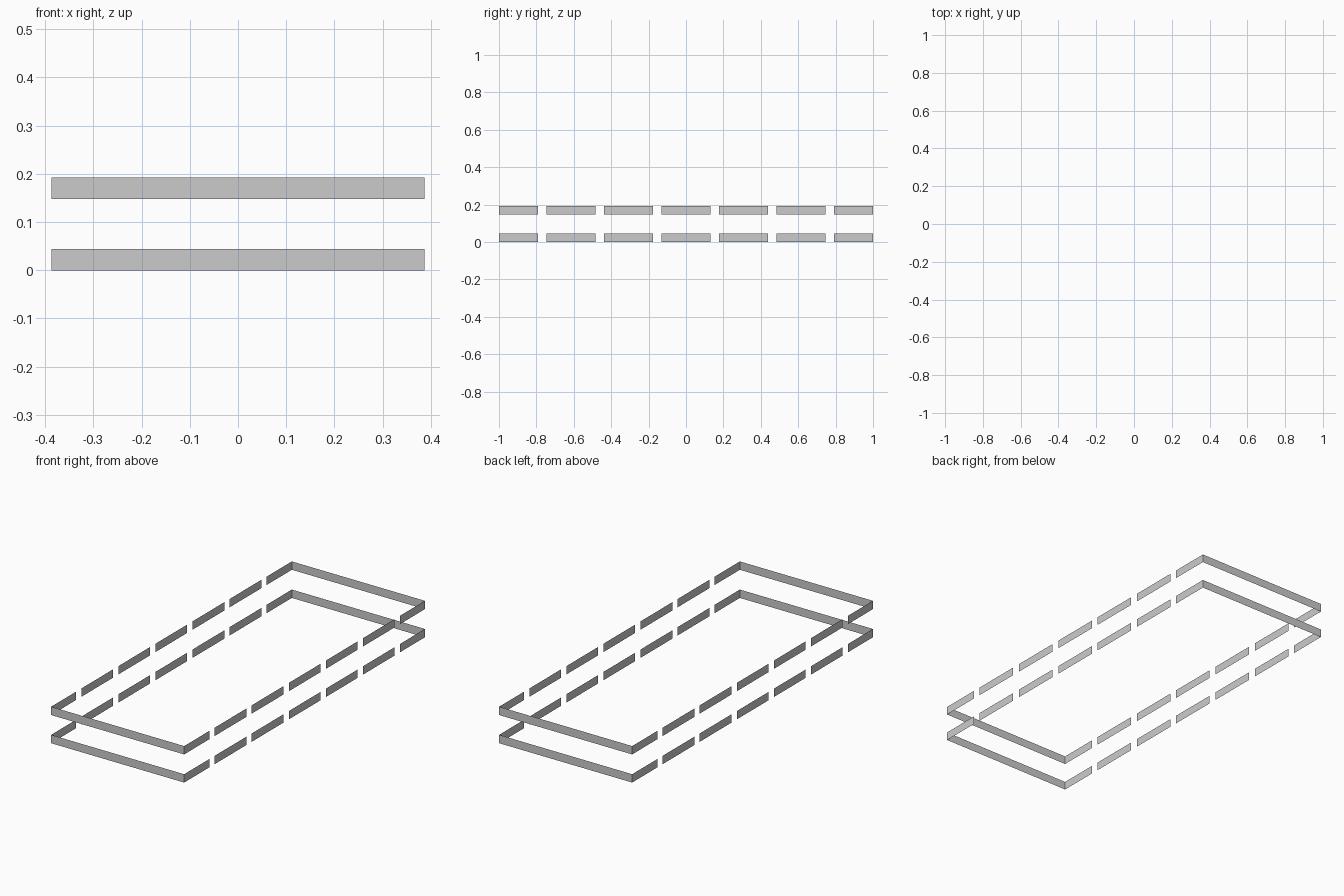
import bpy
import bmesh

if "Cube" in bpy.data.objects:
    bpy.data.objects.remove(bpy.data.objects["Cube"])

HALF_W, HALF_L = 0.387, 1.0
BAND_H = 0.044
PITCH, SEG_HALF, COUNT = 0.3075, 0.131, 7


def strips(name, paths, z):
    """Open sheet bands: each plan-view path is extruded straight up."""
    bm = bmesh.new()
    for path in paths:
        low = [bm.verts.new((x, y, z)) for x, y in path]
        high = [bm.verts.new((x, y, z + BAND_H)) for x, y in path]
        for i in range(len(path) - 1):
            bm.faces.new((low[i], low[i + 1], high[i + 1], high[i]))
    mesh = bpy.data.meshes.new(name)
    bm.to_mesh(mesh)
    bm.free()
    bpy.context.collection.objects.link(bpy.data.objects.new(name, mesh))


# End bands wrap round the corners as U shapes
corner_y = (COUNT // 2) * PITCH - SEG_HALF
front = [(-HALF_W, -corner_y), (-HALF_W, -HALF_L), (HALF_W, -HALF_L), (HALF_W, -corner_y)]
back = [(-x, -y) for x, y in front]

# Short slats along both long sides, separated by gaps
inner = [i * PITCH for i in range(-(COUNT // 2) + 1, COUNT // 2)]
right = [[(HALF_W, c - SEG_HALF), (HALF_W, c + SEG_HALF)] for c in inner]
left = [[(-x, -y) for x, y in p] for p in right]

for level, z in (("lower", 0.0), ("upper", 0.148)):
    strips(level + "_front_band", [front], z)
    strips(level + "_back_band", [back], z)
    strips(level + "_right_slats", right, z)
    strips(level + "_left_slats", left, z)
